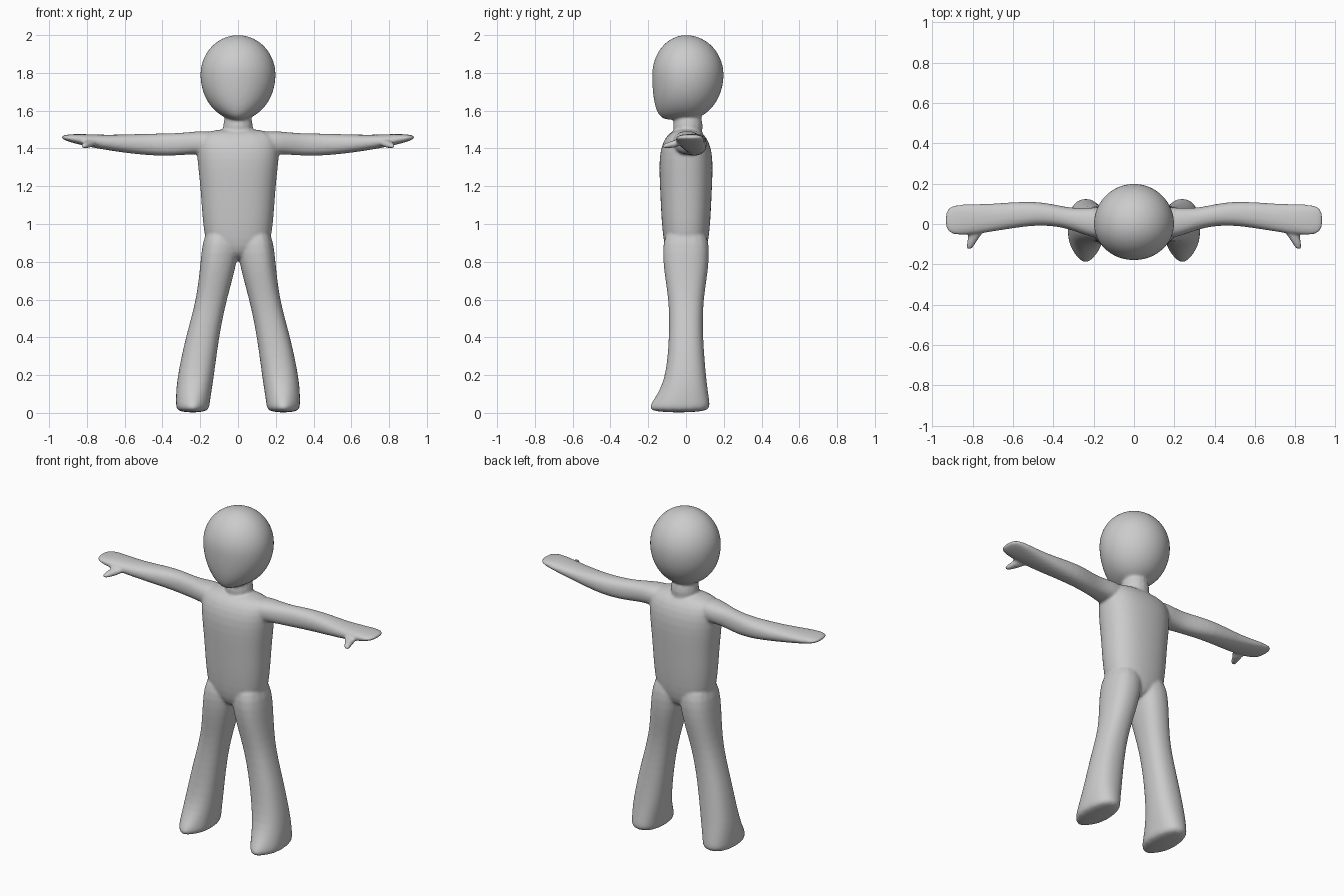
import bpy, bmesh, math
from mathutils import Matrix, Vector

default_cube = bpy.data.objects.get("Cube")
if default_cube:
    bpy.data.objects.remove(default_cube, do_unlink=True)

SIDES = 16
SQUARENESS = 0.85


def squared(value):
    """Push a circle coordinate outward for a slightly boxy section."""
    return math.copysign(abs(value) ** SQUARENESS, value)


def loft(bm, rows, place):
    """Closed skin over rows of (along, centre a, centre b, half a, half b)."""
    previous = None
    for row in rows:
        along, centre_a, centre_b, half_a, half_b = row
        ring = []
        for step in range(SIDES):
            angle = math.tau * step / SIDES
            a = centre_a + half_a * squared(math.cos(angle))
            b = centre_b + half_b * squared(math.sin(angle))
            ring.append(bm.verts.new(place(along, a, b)))
        if previous:
            for step in range(SIDES):
                following = (step + 1) % SIDES
                bm.faces.new((previous[step], previous[following],
                              ring[following], ring[step]))
        else:
            bm.faces.new(ring)
        previous = ring
    bm.faces.new(previous)


def add_head(bm):
    """Egg with a full, flat face running down to the chin."""
    centre = Vector((0, 0, 1.79))
    verts = bmesh.ops.create_uvsphere(bm, u_segments=32, v_segments=24, radius=1)["verts"]
    for vert in verts:
        x, y, z = vert.co
        radius = math.hypot(x, y)
        if z < 0 and y < 0 and radius > 0.01:
            y *= radius ** -0.7
        depth = 0.2 if y > 0 else 0.18
        height = 0.21 if z > 0 else 0.24
        vert.co = centre + Vector((x * 0.2, y * depth, z * height))


def add_neck(bm):
    position = Matrix.Translation((0, 0.01, 1.52))
    bmesh.ops.create_cone(bm, cap_ends=True, segments=SIDES, radius1=0.09,
                          radius2=0.08, depth=0.2, matrix=position)


def add_torso(bm):
    rows = [(0.8, 0, 0, 0.14, 0.1), (0.95, 0, 0, 0.19, 0.13), (1.2, 0, 0, 0.2, 0.14),
            (1.4, 0, 0, 0.23, 0.15), (1.51, 0, 0, 0.21, 0.08)]
    loft(bm, rows, lambda z, x, y: Vector((x, y, z)))


def add_leg(bm, side):
    """Leg and foot, with the toe drawn in toward the foot's middle."""
    foot_middle = 0.24

    def place(z, x, y):
        toe = max(0, -y - 0.1)
        x += (foot_middle - x) * toe * 4
        return Vector((side * x, y, z))

    rows = [(0, 0.24, -0.04, 0.09, 0.17), (0.05, 0.24, -0.03, 0.09, 0.16),
            (0.16, 0.23, 0, 0.1, 0.11), (0.4, 0.19, 0, 0.09, 0.09),
            (0.6, 0.14, 0, 0.08, 0.09), (0.8, 0.1, 0, 0.1, 0.13),
            (1, 0.08, 0, 0.1, 0.12)]
    loft(bm, rows, place)


def add_arm(bm, side):
    """Arm bowed back at the elbow, flattening into a mitten hand."""
    rows = [(0.1, 0, 1.43, 0.09, 0.07), (0.24, 0.01, 1.43, 0.07, 0.06),
            (0.33, 0.03, 1.42, 0.05, 0.06), (0.48, 0.06, 1.42, 0.06, 0.06),
            (0.7, 0.03, 1.43, 0.07, 0.04), (0.85, 0.02, 1.45, 0.08, 0.03),
            (0.94, 0.02, 1.46, 0.07, 0.01)]
    loft(bm, rows, lambda x, y, z: Vector((side * x, y, z)))


def add_thumb(bm, side):
    rows = [(-0.03, 0.78, 1.43, 0.05, 0.02), (-0.08, 0.8, 1.42, 0.02, 0.02),
            (-0.13, 0.82, 1.41, 0.02, 0.01)]
    loft(bm, rows, lambda y, x, z: Vector((side * x, y, z)))


def make_material(name, colour):
    material = bpy.data.materials.new(name)
    material.use_nodes = True
    material.diffuse_color = colour
    shader = material.node_tree.nodes["Principled BSDF"]
    shader.inputs["Base Color"].default_value = colour
    return material


# Gather every body part in one mesh
bm = bmesh.new()
add_torso(bm)
add_neck(bm)
add_head(bm)
for side in (-1, 1):
    add_leg(bm, side)
    add_arm(bm, side)
    add_thumb(bm, side)
bmesh.ops.recalc_face_normals(bm, faces=bm.faces[:])

mesh = bpy.data.meshes.new("figure_body")
bm.to_mesh(mesh)
bm.free()
mesh.materials.append(make_material("plain_grey", (0.6, 0.6, 0.6, 1)))
body = bpy.data.objects.new("figure_body", mesh)
bpy.context.collection.objects.link(body)

# Fuse the parts into one soft, continuous skin
rounding = body.modifiers.new("rounding", 'SUBSURF')
rounding.levels = rounding.render_levels = 2
fuse = body.modifiers.new("fuse", 'REMESH')
fuse.mode = 'VOXEL'
fuse.voxel_size = 0.008
fuse.use_smooth_shade = True
soften = body.modifiers.new("soften", 'SMOOTH')
soften.factor = 0.5
soften.iterations = 6
